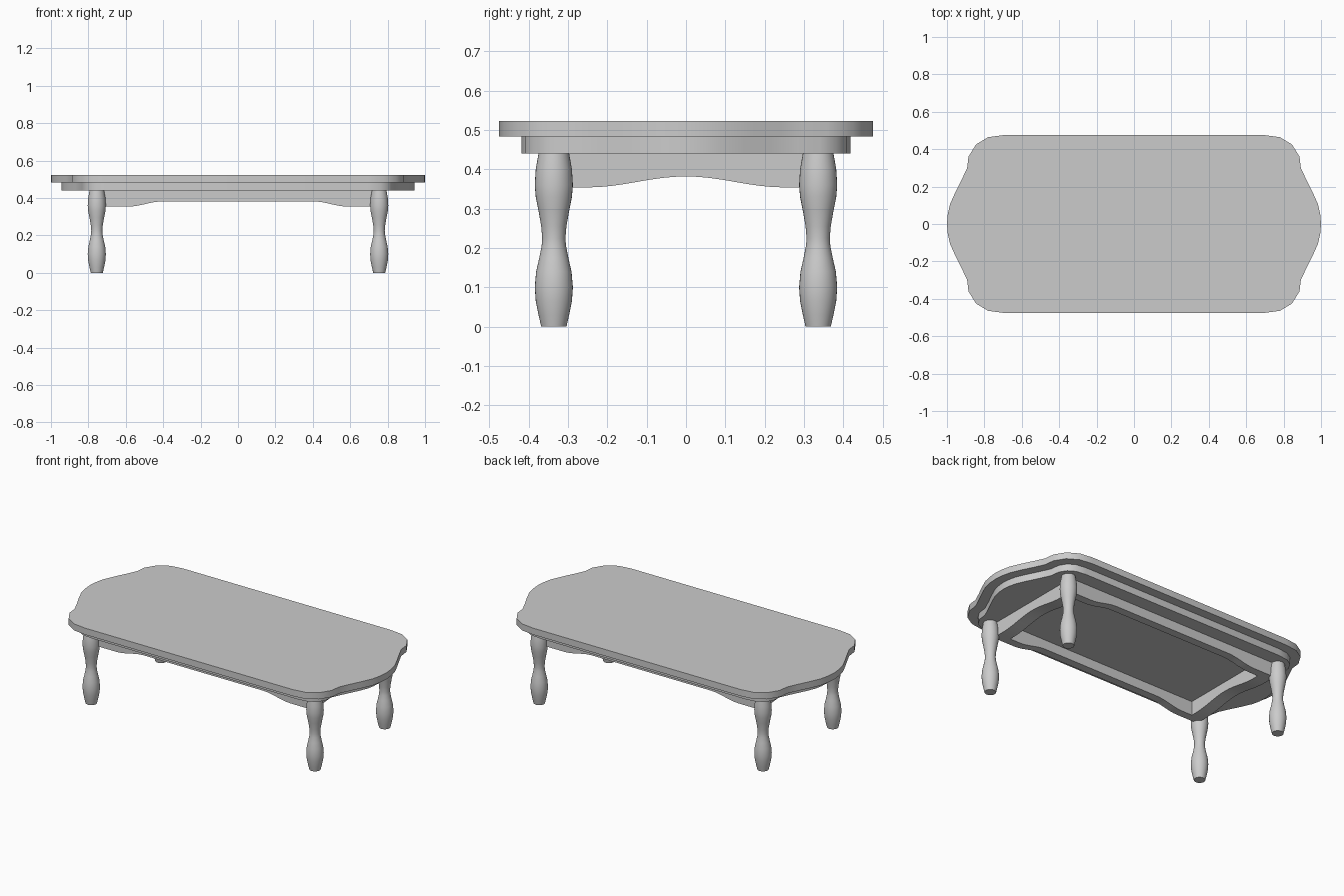
import bpy, bmesh, math
from mathutils import Vector

if "Cube" in bpy.data.objects:
    bpy.data.objects.remove(bpy.data.objects["Cube"])


def finish(bm, name, angle=30):
    bmesh.ops.recalc_face_normals(bm, faces=bm.faces)
    me = bpy.data.meshes.new(name)
    bm.to_mesh(me)
    bm.free()
    ob = bpy.data.objects.new(name, me)
    bpy.context.collection.objects.link(ob)
    me.shade_smooth()
    me.set_sharp_from_angle(angle=math.radians(angle))
    return ob


def prism(name, pts, depth):
    """Extrude a closed loop of 3D points along the depth vector."""
    bm = bmesh.new()
    f = bm.faces.new([bm.verts.new(p) for p in pts])
    r = bmesh.ops.extrude_face_region(bm, geom=[f])
    verts = [g for g in r["geom"] if isinstance(g, bmesh.types.BMVert)]
    bmesh.ops.translate(bm, verts=verts, vec=depth)
    return finish(bm, name)


# quarter outline of the scalloped top, from the end's middle to the long side
QUARTER = [(1.0, 0), (0.996, 0.05), (0.984, 0.105), (0.955, 0.17), (0.92, 0.24),
           (0.892, 0.30), (0.885, 0.36), (0.845, 0.425), (0.78, 0.464), (0.70, 0.475)]
outline = (QUARTER + [(-x, y) for x, y in reversed(QUARTER)]
           + [(-x, -y) for x, y in QUARTER[1:]]
           + [(x, -y) for x, y in reversed(QUARTER[1:])])


def inset(pts, d):
    out = []
    for i, p in enumerate(pts):
        p = Vector(p)
        a = (p - Vector(pts[i - 1])).normalized()
        b = (Vector(pts[(i + 1) % len(pts)]) - p).normalized()
        n = Vector((-a.y - b.y, a.x + b.x)).normalized()
        out.append(p + n * d / max(0.5, n.dot(Vector((-a.y, a.x)))))
    return out


# table top and the smaller slab beneath it
prism("table_top", [(x, y, 0.483) for x, y in outline], (0, 0, 0.04))
prism("under_slab", [(p[0], p[1], 0.44) for p in inset(outline, 0.057)], (0, 0, 0.043))


# apron boards with a raised, softly curved lower edge
def apron_edge(half, inner, outer, steps=8):
    """Lower edge points (u, z), rising from outer to inner."""
    right = [(half, 0.354)]
    for i in range(steps + 1):
        t = i / steps
        right.append((outer + (inner - outer) * t,
                      0.354 + 0.028 * (1 - math.cos(math.pi * t)) / 2))
    left = [(-u, z) for u, z in reversed(right)]
    if inner == 0:
        left = left[1:]
    return right + left + [(-half, 0.44), (half, 0.44)]


for s, side in ((-1, "front"), (1, "back")):
    prism(side + "_apron", [(u, s * 0.333, z) for u, z in apron_edge(0.735, 0.40, 0.59)],
          (0, -s * 0.05, 0))
for s, side in ((-1, "left"), (1, "right")):
    prism(side + "_apron", [(s * 0.735, u, z) for u, z in apron_edge(0.283, 0, 0.25)],
          (-s * 0.08, 0, 0))

# turned legs
LEG = [(0.032, 0), (0.039, 0.03), (0.046, 0.065), (0.0485, 0.1), (0.045, 0.14),
       (0.037, 0.175), (0.031, 0.205), (0.0295, 0.225), (0.032, 0.255), (0.039, 0.295),
       (0.046, 0.33), (0.0485, 0.36), (0.046, 0.40), (0.039, 0.44)]
SIDES = 32


def leg(name, cx, cy):
    bm = bmesh.new()
    rings = [[bm.verts.new((cx + r * math.cos(math.tau * k / SIDES),
                            cy + r * math.sin(math.tau * k / SIDES), z))
              for k in range(SIDES)] for r, z in LEG]
    for lo, hi in zip(rings, rings[1:]):
        for k in range(SIDES):
            j = (k + 1) % SIDES
            bm.faces.new((lo[k], lo[j], hi[j], hi[k]))
    bm.faces.new(rings[0])
    bm.faces.new(rings[-1])
    finish(bm, name, 40)


for sy, a in ((-1, "front"), (1, "back")):
    for sx, b in ((-1, "left"), (1, "right")):
        leg(f"{a}_{b}_leg", sx * 0.755, sy * 0.336)
